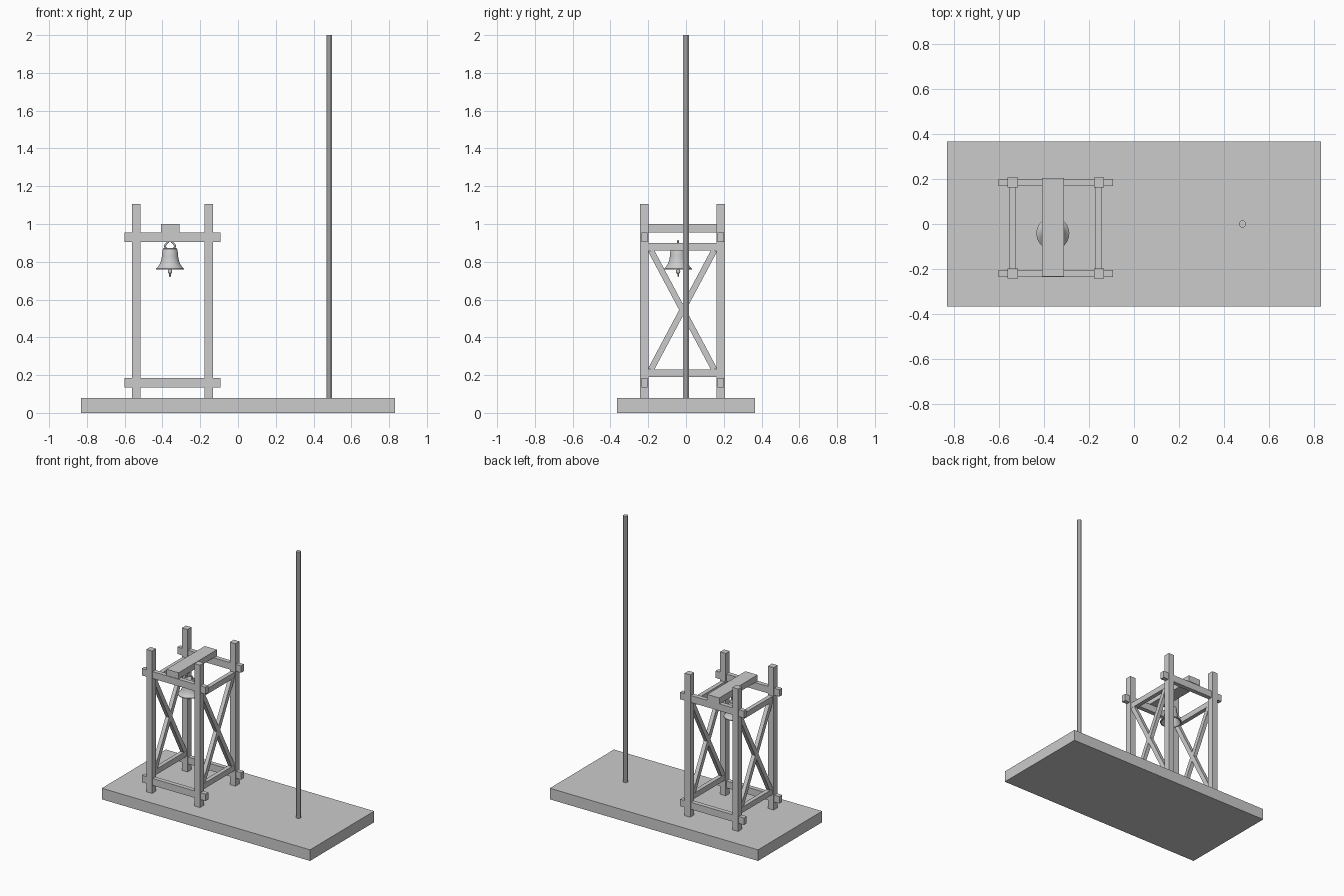
import bpy, bmesh, math
from mathutils import Vector, Matrix

if "Cube" in bpy.data.objects:
    bpy.data.objects.remove(bpy.data.objects["Cube"])


def make_object(name, bm, smooth=False):
    bmesh.ops.recalc_face_normals(bm, faces=bm.faces)
    me = bpy.data.meshes.new(name)
    bm.to_mesh(me)
    bm.free()
    ob = bpy.data.objects.new(name, me)
    bpy.context.collection.objects.link(ob)
    if smooth:
        bpy.ops.object.select_all(action='DESELECT')
        ob.select_set(True)
        bpy.context.view_layer.objects.active = ob
        bpy.ops.object.shade_smooth_by_angle(angle=math.radians(35))
    return ob


def box(name, lo, hi, tilt=0.0):
    """Box between two corners, optionally rotated about its own x axis."""
    lo, hi = Vector(lo), Vector(hi)
    bm = bmesh.new()
    bmesh.ops.create_cube(bm, size=1, matrix=Matrix.Diagonal((*(hi - lo), 1)))
    ob = make_object(name, bm)
    ob.location = (lo + hi) / 2
    ob.rotation_euler.x = tilt
    return ob


def lathe(name, profile, centre, sides):
    bm = bmesh.new()
    verts = [bm.verts.new((r, 0, z)) for r, z in profile]
    edges = [bm.edges.new(p) for p in zip(verts, verts[1:])]
    bmesh.ops.spin(bm, geom=verts + edges, cent=(0, 0, 0), axis=(0, 0, 1),
                   angle=math.tau, steps=sides)
    bmesh.ops.remove_doubles(bm, verts=bm.verts, dist=1e-5)
    ob = make_object(name, bm, True)
    ob.location = (*centre, 0)
    return ob


# Base slab
box("base", (-0.83, -0.365, 0), (0.83, 0.365, 0.08))

# Flag pole
bm = bmesh.new()
bmesh.ops.create_cone(bm, cap_ends=True, segments=8, radius1=0.016, radius2=0.016,
                      depth=1.92, matrix=Matrix.Rotation(math.pi / 8, 4, 'Z'))
make_object("pole", bm).location = (0.482, 0, 1.04)

# Bell tower frame
XS = {"left": -0.538, "right": -0.156}
YS = {"front": -0.22, "back": 0.184}
P = 0.0225
for xn, x in XS.items():
    for yn, y in YS.items():
        box(f"{yn}_{xn}_post", (x - P, y - P, 0.08), (x + P, y + P, 1.106))

# Long rails running through the posts
for yn, y in YS.items():
    for level, z in (("lower", 0.16), ("upper", 0.93)):
        box(f"{yn}_{level}_rail", (-0.602, y - 0.016, z - 0.025),
            (-0.093, y + 0.016, z + 0.025))

# Side rails and diagonal cross braces
ya, yb = YS["front"], YS["back"]
ym = (ya + yb) / 2
dy, dz = 0.335, 0.63
half = math.hypot(dy, dz) / 2
for xn, x in XS.items():
    for level, z in (("lower", 0.21), ("upper", 0.879)):
        box(f"{xn}_{level}_side_rail", (x - 0.015, ya, z - 0.02), (x + 0.015, yb, z + 0.02))
    for s, dn in ((1, "rising"), (-1, "falling")):
        box(f"{xn}_{dn}_brace", (x - 0.014, ym - 0.016, 0.545 - half),
            (x + 0.014, ym + 0.016, 0.545 + half), -s * math.atan2(dy, dz))

# Top beam
box("top_beam", (-0.408, -0.232, 0.955), (-0.311, 0.204, 1.0))

# Bell with a thin wall, open below
C = (-0.36, -0.042)
lathe("bell", [(0, 0.872), (0.033, 0.872), (0.038, 0.868), (0.04, 0.855), (0.042, 0.85),
               (0.043, 0.83), (0.047, 0.808), (0.053, 0.79), (0.062, 0.776),
               (0.073, 0.765), (0.073, 0.76), (0.066, 0.76), (0.055, 0.775),
               (0.043, 0.802), (0.036, 0.85), (0, 0.862)], C, 32)

# Clapper
lathe("clapper", [(0, 0.865), (0.004, 0.865), (0.004, 0.76), (0.01, 0.755), (0.012, 0.748),
                  (0.01, 0.741), (0.004, 0.736), (0.004, 0.722), (0, 0.72)], C, 12)

# Hanging loop
cu = bpy.data.curves.new("bell_loop", 'CURVE')
cu.dimensions = '3D'
cu.bevel_depth = 0.005
cu.bevel_resolution = 2
cu.resolution_u = 6
cu.use_fill_caps = True
pts = [(-0.018, 0.868), (-0.026, 0.882), (-0.016, 0.9), (0, 0.91),
       (0.016, 0.9), (0.026, 0.882), (0.018, 0.868)]
sp = cu.splines.new('BEZIER')
sp.bezier_points.add(len(pts) - 1)
for bp, (x, z) in zip(sp.bezier_points, pts):
    bp.co = (x, 0, z)
    bp.handle_left_type = bp.handle_right_type = 'AUTO'
loop = bpy.data.objects.new("bell_loop", cu)
loop.location = (*C, 0)
bpy.context.collection.objects.link(loop)
